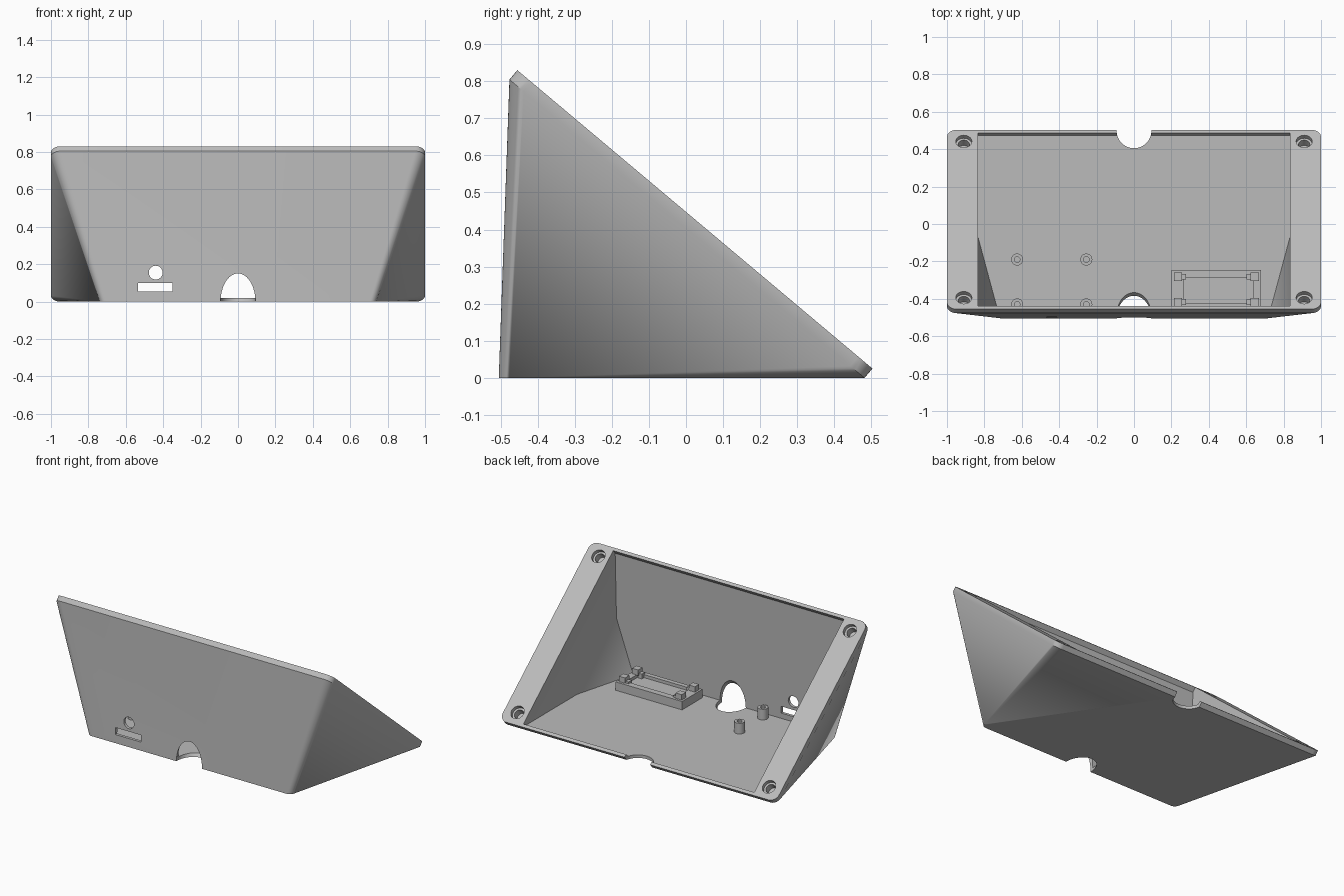
import bpy, bmesh, math
from mathutils import Matrix, Vector

cube = bpy.data.objects.get("Cube")
if cube:
    bpy.data.objects.remove(cube, do_unlink=True)

grey = bpy.data.materials.new("light_grey")
grey.use_nodes = True
COLOUR = (0.5, 0.5, 0.5, 1)
grey.diffuse_color = COLOUR
grey.node_tree.nodes["Principled BSDF"].inputs["Base Color"].default_value = COLOUR

# Slanted opening: top front edge, top back edge, slope direction and normal
FRONT = Vector((0, -0.455, 0.83))
BACK = Vector((0, 0.503, 0.025))
SLOPE = (BACK - FRONT).normalized()
NORMAL = Vector((0, -SLOPE.z, SLOPE.y))
LENGTH = (BACK - FRONT).length
RIM = 0.033
WALL = 0.02


def add_object(name, bm):
    bmesh.ops.recalc_face_normals(bm, faces=bm.faces)
    mesh = bpy.data.meshes.new(name)
    bm.to_mesh(mesh)
    bm.free()
    mesh.materials.append(grey)
    obj = bpy.data.objects.new(name, mesh)
    bpy.context.collection.objects.link(obj)
    return obj


def hull(bm):
    out = bmesh.ops.convex_hull(bm, input=bm.verts)
    extra = [g for g in out["geom_interior"] + out["geom_unused"]
             if isinstance(g, bmesh.types.BMVert)]
    bmesh.ops.delete(bm, geom=list(set(extra)), context="VERTS")
    bmesh.ops.dissolve_limit(bm, angle_limit=math.radians(0.5),
                             verts=bm.verts, edges=bm.edges)


def hull_object(name, points):
    bm = bmesh.new()
    for p in points:
        bm.verts.new(p)
    hull(bm)
    return add_object(name, bm)


def cylinder(name, centre, radius, depth, axis=(0, 0, 1), sides=32):
    bm = bmesh.new()
    turn = Vector((0, 0, 1)).rotation_difference(Vector(axis)).to_matrix().to_4x4()
    bmesh.ops.create_cone(bm, cap_ends=True, segments=sides, radius1=radius,
                          radius2=radius, depth=depth,
                          matrix=Matrix.Translation(centre) @ turn)
    return add_object(name, bm)


def box(name, low, high):
    return hull_object(name, [(x, y, z) for x in (low[0], high[0])
                              for y in (low[1], high[1])
                              for z in (low[2], high[2])])


def cut(target, cutter):
    mod = target.modifiers.new("cut", "BOOLEAN")
    mod.operation = "DIFFERENCE"
    mod.solver = "EXACT"
    mod.object = cutter
    bpy.context.view_layer.objects.active = target
    bpy.ops.object.modifier_apply(modifier=mod.name)
    bpy.data.objects.remove(cutter, do_unlink=True)


def smooth(obj):
    bpy.ops.object.select_all(action="DESELECT")
    obj.select_set(True)
    bpy.context.view_layer.objects.active = obj
    bpy.ops.object.shade_smooth_by_angle(angle=math.radians(30))


# Outer shell: rounded rim lofted down to the bottom front edge
STEPS = 8
R = 0.05
points = []
for side in (-1, 1):
    for i in range(STEPS + 1):
        a = math.pi / 2 * i / STEPS
        x = side * (1 - R + R * math.cos(a))
        inset = R - R * math.sin(a)
        for along in (inset, LENGTH - inset):
            for down in (0, RIM):
                p = FRONT + SLOPE * along - NORMAL * down
                points.append((x, p.y, max(p.z, 0)))
        points.append((side * (0.705 + 0.035 * math.cos(a)),
                       -0.47 - 0.035 * math.sin(a), 0))
housing = hull_object("housing", points)

# Cavity: straight prism whose lower front corners follow the sloping sides
top_front = FRONT + SLOPE * WALL
top_back = BACK - SLOPE * WALL
low_back = top_back - NORMAL * ((top_back.z - WALL) / NORMAL.z)
profile = [top_front + NORMAL * 0.1, top_front - NORMAL * RIM,
           Vector((0, -0.485, WALL)), low_back, top_back + NORMAL * 0.1]
bm = bmesh.new()
rings = [[bm.verts.new((x, p.y, p.z)) for p in profile] for x in (-0.835, 0.835)]
hull(bm)
for side in (-1, 1):
    n = Vector((side, -0.419 * NORMAL.y, -0.419 * NORMAL.z)).normalized()
    bmesh.ops.bisect_plane(bm, geom=bm.verts[:] + bm.edges[:] + bm.faces[:],
                           plane_co=Vector((side * 0.739, -0.479, 0)) - n * WALL,
                           plane_no=n, clear_outer=True)
    hull(bm)
cut(housing, add_object("cavity_cutter", bm))

# Cable openings at the front bottom edge and the back rim
cut(housing, cylinder("front_cable_cutter", (0, -0.505, 0), 0.093, 0.6, NORMAL, 48))
cut(housing, cylinder("back_cable_cutter", (0, 0.498, 0), 0.093, 0.4, sides=48))

# Connector openings in the front wall
cut(housing, cylinder("round_port_cutter", (-0.44, -0.5, 0.155), 0.037, 0.15, (0, 1, 0)))
cut(housing, box("slot_port_cutter", (-0.535, -0.6, 0.055), (-0.35, -0.42, 0.1)))

# Stepped blind screw holes in the rim corners
for x in (-0.91, 0.91):
    for along in (0.08, LENGTH - 0.08):
        p = FRONT + SLOPE * along + Vector((x, 0, 0))
        for radius, depth in ((0.043, 0.025), (0.03, 0.07)):
            cut(housing, cylinder("screw_cutter", p, radius, depth * 2, NORMAL))
smooth(housing)

# Hollow standoffs for the circuit board
FLOOR = WALL - 0.004
for x, side in ((-0.625, "right"), (-0.255, "left")):
    for y, end in ((-0.43, "front"), (-0.19, "back")):
        post = cylinder(f"standoff_{end}_{side}", (x, y, FLOOR + 0.037), 0.032, 0.074)
        cut(post, cylinder("bore_cutter", (x, y, 0.09), 0.015, 0.11))
        smooth(post)

# Module tray with a shallow recess and corner clips
TRAY_TOP = 0.075
tray = box("module_tray", (0.2, -0.455, FLOOR), (0.68, -0.245, TRAY_TOP))
cut(tray, box("recess_cutter", (0.265, -0.425, 0.055), (0.635, -0.285, 0.2)))
for sx, side in ((-1, "right"), (1, "left")):
    for sy, end in ((-1, "front"), (1, "back")):
        x, y = 0.44 + sx * 0.205, -0.35 + sy * 0.068
        box(f"clip_{end}_{side}", (x - 0.022, y - 0.022, TRAY_TOP - 0.003),
            (x + 0.022, y + 0.022, TRAY_TOP + 0.035))
        ix = x - sx * 0.03
        box(f"clip_step_{end}_{side}", (ix - 0.014, y - 0.016, TRAY_TOP - 0.022),
            (ix + 0.014, y + 0.016, TRAY_TOP + 0.012))
